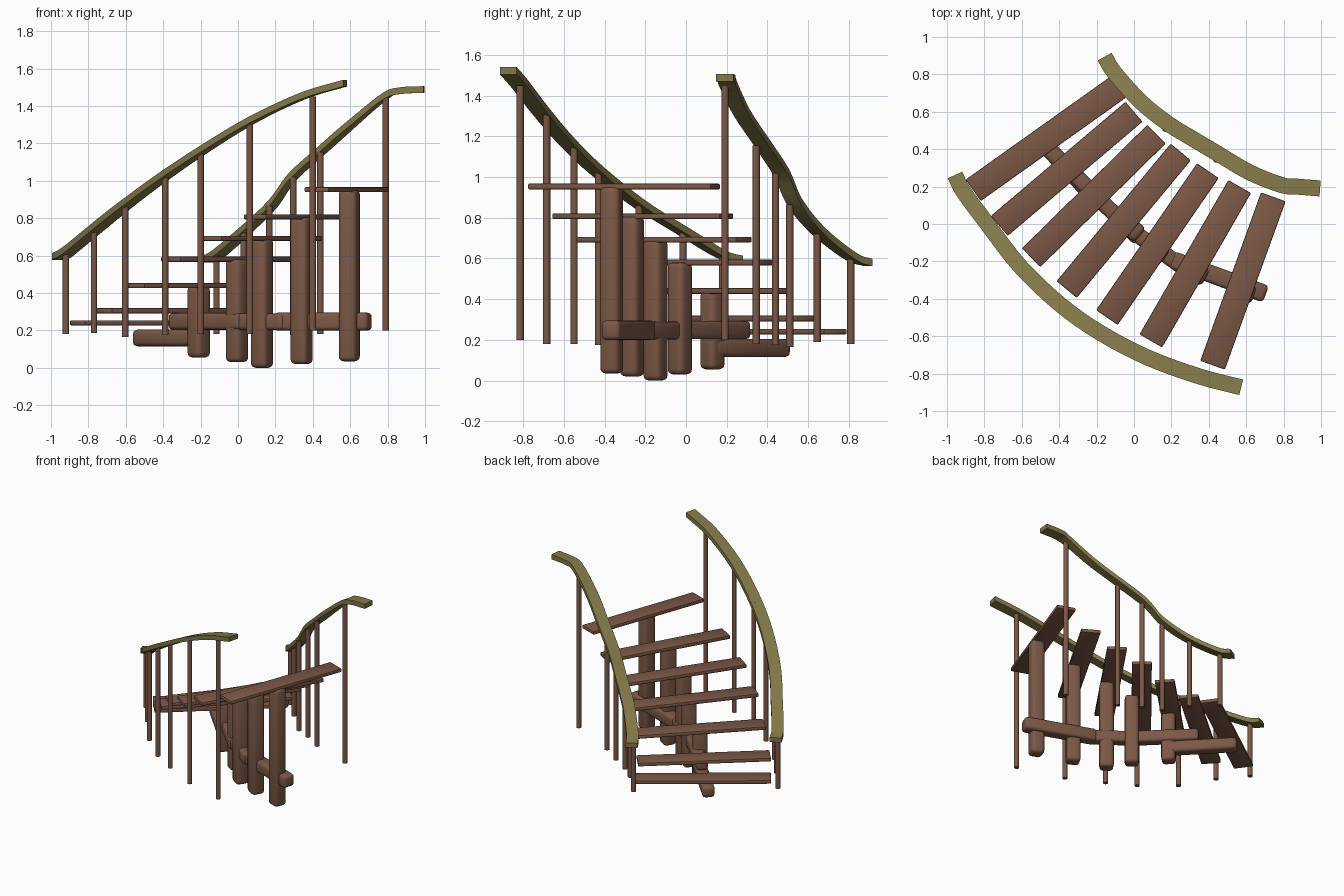
import bpy, bmesh, math
from mathutils import Vector, Matrix

if "Cube" in bpy.data.objects:
    bpy.data.objects.remove(bpy.data.objects["Cube"])


def material(name, rgb):
    m = bpy.data.materials.new(name)
    m.diffuse_color = (*rgb, 1)
    m.use_nodes = True
    m.node_tree.nodes["Principled BSDF"].inputs["Base Color"].default_value = m.diffuse_color
    return m


WOOD = material("brown wood", (0.2, 0.098, 0.062))
OLIVE = material("olive rail", (0.225, 0.19, 0.065))


def finish(name, bm, mat, angle=40):
    bmesh.ops.recalc_face_normals(bm, faces=bm.faces)
    me = bpy.data.meshes.new(name)
    bm.to_mesh(me)
    bm.free()
    me.materials.append(mat)
    ob = bpy.data.objects.new(name, me)
    bpy.context.collection.objects.link(ob)
    bpy.context.view_layer.objects.active = ob
    ob.select_set(True)
    bpy.ops.object.shade_smooth_by_angle(angle=math.radians(angle))
    ob.select_set(False)
    return ob


def box(name, size, centre, yaw, bevel, segments=3):
    """Rounded timber turned around z."""
    bm = bmesh.new()
    bmesh.ops.create_cube(bm, size=1, matrix=Matrix.Diagonal((*size, 1)))
    bmesh.ops.bevel(bm, geom=bm.edges[:], offset=bevel, segments=segments,
                    profile=0.5, affect='EDGES')
    bm.transform(Matrix.Translation(centre) @ Matrix.Rotation(yaw, 4, 'Z'))
    return finish(name, bm, WOOD)


def beam(name, a, b, width, height, bevel, z, segments=3):
    """Rounded timber lying between two plan points."""
    a, b = Vector(a), Vector(b)
    d, c = b - a, (a + b) / 2
    return box(name, (d.length, width, height), (c.x, c.y, z),
               math.atan2(d.y, d.x), bevel, segments)


def spline(points, steps=4):
    p = [Vector(q) for q in points]
    p = [2 * p[0] - p[1]] + p + [2 * p[-1] - p[-2]]
    out = []
    for i in range(1, len(p) - 2):
        a, b, c, d = p[i - 1:i + 3]
        for k in range(steps):
            t = k / steps
            out.append(0.5 * (2 * b + (c - a) * t + (2 * a - 5 * b + 4 * c - d) * t * t
                              + (3 * b - a - 3 * c + d) * t ** 3))
    return out + [p[-2]]


def rail(name, points, width=0.085, height=0.036):
    """Flat strip swept along a rising curve."""
    path = spline(points)
    bm = bmesh.new()
    rings = []
    for i, c in enumerate(path):
        t = path[min(i + 1, len(path) - 1)] - path[max(i - 1, 0)]
        side = Vector((-t.y, t.x, 0)).normalized() * width / 2
        up = Vector((0, 0, height / 2))
        rings.append([bm.verts.new(c + side * s + up * u)
                      for s, u in ((-1, -1), (1, -1), (1, 1), (-1, 1))])
    for r, q in zip(rings, rings[1:]):
        for j in range(4):
            k = (j + 1) % 4
            bm.faces.new((r[j], r[k], q[k], q[j]))
    bm.faces.new(rings[0])
    bm.faces.new(rings[-1])
    finish(name, bm, OLIVE)


def spindle(name, x, y, top, bottom):
    bm = bmesh.new()
    bmesh.ops.create_cone(bm, cap_ends=True, segments=10, radius1=0.018, radius2=0.018,
                          depth=top - bottom,
                          matrix=Matrix.Translation((x, y, (top + bottom) / 2)))
    finish(name, bm, WOOD)


# Treads: inner end, outer end, height
treads = [
    ((-0.08, 0.735), (-0.86, 0.18), 0.24),
    ((0.0, 0.60), (-0.72, -0.01), 0.305),
    ((0.12, 0.48), (-0.55, -0.18), 0.44),
    ((0.25, 0.385), (-0.36, -0.35), 0.58),
    ((0.395, 0.285), (-0.145, -0.50), 0.692),
    ((0.565, 0.20), (0.09, -0.625), 0.807),
    ((0.745, 0.145), (0.42, -0.755), 0.953),
]
for i, (a, b, z) in enumerate(treads):
    beam(f"tread_{i + 1}", a, b, 0.14, 0.028, 0.007, z, 2)

# Support posts under the upper five treads
posts = [(-0.21, 0.13, 0.055), (-0.005, -0.03, 0.03), (0.128, -0.15, 0.0),
         (0.34, -0.265, 0.02), (0.595, -0.365, 0.035)]
for i, (x, y, z0) in enumerate(posts):
    a, b, top = treads[i + 2]
    yaw = math.atan2(a[1] - b[1], a[0] - b[0])
    box(f"support_post_{i + 3}", (0.1, 0.1, top - z0), (x, y, (top + z0) / 2), yaw, 0.026)

# Ground logs linking the posts
beam("lower_log", (-0.54, 0.49), (-0.19, 0.12), 0.09, 0.09, 0.025, 0.16)
beam("middle_log_a", (-0.35, 0.295), (0.03, -0.08), 0.085, 0.09, 0.022, 0.248)
beam("middle_log_b", (-0.02, -0.03), (0.26, -0.23), 0.085, 0.088, 0.022, 0.246)
beam("upper_log", (0.2, -0.19), (0.705, -0.375), 0.095, 0.095, 0.022, 0.247)

# Handrails
rail("outer_handrail", [
    (-0.957, 0.262, 0.595), (-0.91, 0.17, 0.622), (-0.78, -0.005, 0.728),
    (-0.61, -0.225, 0.865), (-0.395, -0.43, 1.025), (-0.18, -0.582, 1.17),
    (0.075, -0.715, 1.325), (0.35, -0.815, 1.455), (0.573, -0.873, 1.522)])
rail("inner_handrail", [
    (-0.157, 0.895, 0.58), (-0.105, 0.81, 0.61), (0.04, 0.65, 0.735),
    (0.185, 0.535, 0.875), (0.29, 0.47, 1.02), (0.45, 0.375, 1.165),
    (0.62, 0.275, 1.315), (0.79, 0.208, 1.455), (0.87, 0.2, 1.482), (0.995, 0.19, 1.488)])

# Spindles holding the handrails
outer = [(-0.92, 0.18, 0.61, 0.18), (-0.77, -0.015, 0.73, 0.185), (-0.603, -0.23, 0.86, 0.165),
         (-0.39, -0.43, 1.02, 0.175), (-0.2, -0.55, 1.16, 0.18), (0.063, -0.685, 1.31, 0.18),
         (0.4, -0.815, 1.45, 0.2)]
inner = [(-0.115, 0.81, 0.6, 0.18), (0.03, 0.645, 0.72, 0.19), (0.168, 0.51, 0.865, 0.165),
         (0.295, 0.44, 1.02, 0.175), (0.44, 0.345, 1.155, 0.18), (0.79, 0.192, 1.45, 0.2)]
for side, rows in (("outer", outer), ("inner", inner)):
    for i, row in enumerate(rows):
        spindle(f"{side}_spindle_{i + 1}", *row)
